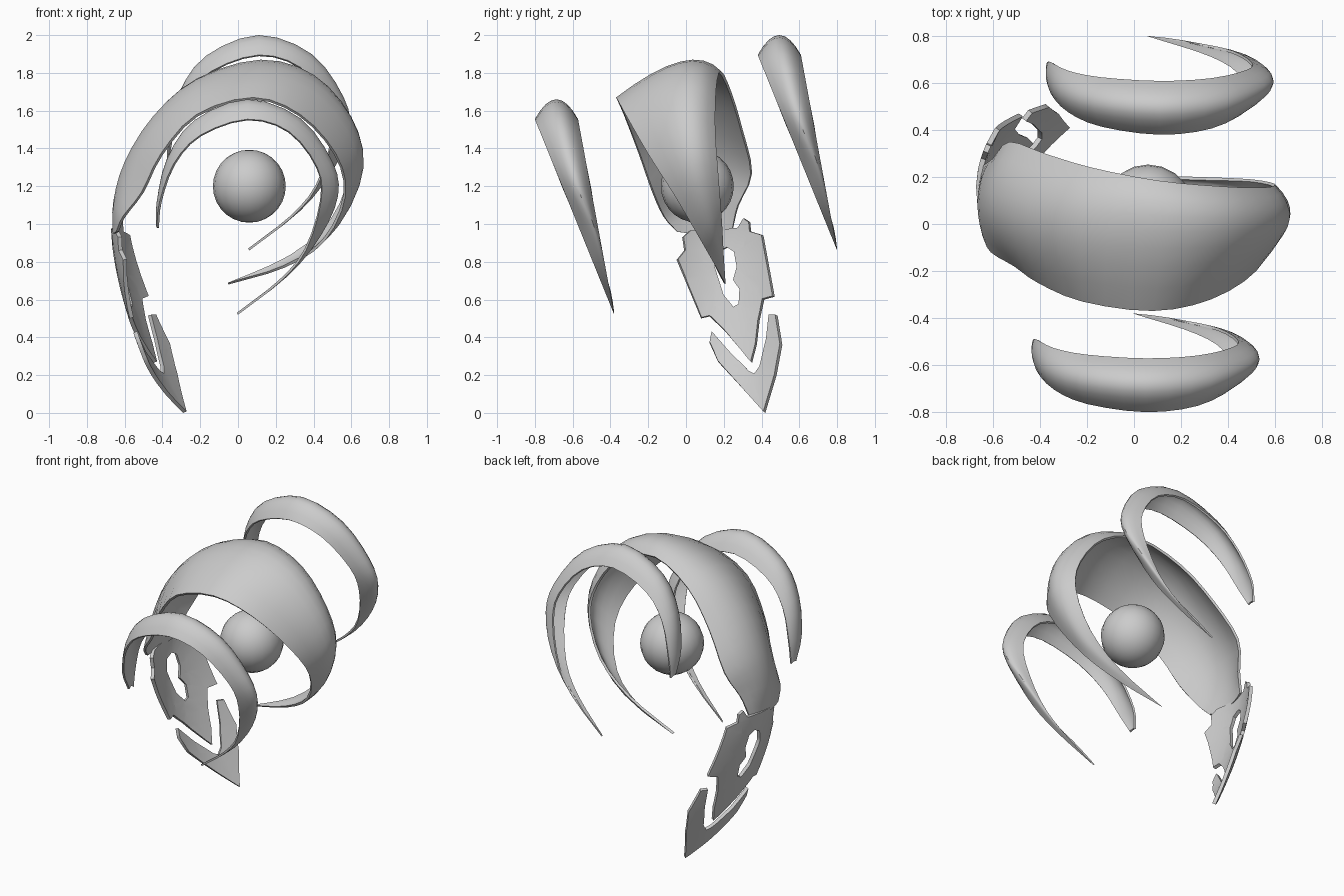
import bpy, bmesh
from mathutils import Vector

cube = bpy.data.objects.get("Cube")
if cube:
    bpy.data.objects.remove(cube, do_unlink=True)

GREY = (0.6, 0.6, 0.6, 1.0)
grey = bpy.data.materials.new("plain grey")
grey.use_nodes = True
grey.diffuse_color = GREY
grey.node_tree.nodes["Principled BSDF"].inputs["Base Color"].default_value = GREY


def finish(name, bm, centre=None, thickness=0.0):
    """Turn a bmesh into a shaded object; open shells get thickened inwards."""
    if centre is not None:
        bm.normal_update()
        facing = sum(f.normal.dot(f.calc_center_median() - Vector(centre)) * f.calc_area()
                     for f in bm.faces)
        if facing < 0:
            bmesh.ops.reverse_faces(bm, faces=bm.faces)
    mesh = bpy.data.meshes.new(name)
    bm.to_mesh(mesh)
    bm.free()
    obj = bpy.data.objects.new(name, mesh)
    bpy.context.collection.objects.link(obj)
    mesh.materials.append(grey)
    bpy.ops.object.select_all(action='DESELECT')
    obj.select_set(True)
    bpy.context.view_layer.objects.active = obj
    if thickness:
        solid = obj.modifiers.new("Thickness", 'SOLIDIFY')
        solid.thickness = thickness
        solid.offset = -1
        bpy.ops.object.modifier_apply(modifier=solid.name)
    bpy.ops.object.shade_smooth_by_angle(angle=0.6)
    return obj


def smooth_path(points, steps):
    """Catmull-Rom curve through the points."""
    pts = [Vector(p) for p in points]
    pts = [2 * pts[0] - pts[1]] + pts + [2 * pts[-1] - pts[-2]]
    path = []
    for a, b, c, d in zip(pts, pts[1:], pts[2:], pts[3:]):
        for i in range(steps):
            t = i / steps
            path.append(b + (c - a) * t / 2 + (a - 2.5 * b + 2 * c - d / 2) * t * t
                        + (1.5 * (b - c) + (d - a) / 2) * t ** 3)
    return path + [pts[-2]]


def band(name, front, crest, back, centre, thickness, steps=3, across=8):
    """Curved strip whose section bulges from the front edge over the crest to the back edge."""
    bm = bmesh.new()
    rows = []
    for f, m, b in zip(*(smooth_path(p, steps) for p in (front, crest, back))):
        row = []
        for j in range(across + 1):
            t = j / across
            handle = 2 * m - (f + b) / 2
            row.append(bm.verts.new(f * (1 - t) ** 2 + handle * 2 * t * (1 - t) + b * t * t))
        rows.append(row)
    for r, s in zip(rows, rows[1:]):
        for j in range(across):
            bm.faces.new((r[j], r[j + 1], s[j + 1], s[j]))
    bmesh.ops.remove_doubles(bm, verts=bm.verts, dist=0.0005)
    return finish(name, bm, centre, thickness)


# Slim crescents: both edges share one arc in x and z, leaning apart in y
rim = [(-0.43, 0.98), (-0.415, 1.12), (-0.34, 1.32), (-0.2, 1.47), (0.05, 1.555), (0.27, 1.49),
       (0.42, 1.3), (0.44, 1.12), (0.36, 0.86), (0.22, 0.69), (0, 0.52)]
crown = [(-0.435, 0.99), (-0.43, 1.12), (-0.375, 1.35), (-0.23, 1.55), (0.05, 1.66), (0.33, 1.56),
         (0.5, 1.33), (0.53, 1.15), (0.44, 0.94), (0.27, 0.73), (0, 0.52)]


def lean(arc, slope):
    pts = [Vector((x, -0.38 - slope * (z - 0.52), z)) for x, z in arc]
    pts[0].y = (pts[0].y - 0.52) / 2
    return pts


front_crescent = band("front_crescent", lean(rim, 0.406),
                      [Vector((c[0], (f.y + b.y) / 2, c[1]))
                       for c, f, b in zip(crown, lean(rim, 0.406), lean(rim, 0.185))],
                      lean(rim, 0.185), (0.05, -0.6, 1.1), 0.012)
back_crescent = front_crescent.copy()
back_crescent.data = front_crescent.data.copy()
back_crescent.name = "back_crescent"
back_crescent.location = (0.06, 1.18, 0.34)
bpy.context.collection.objects.link(back_crescent)

# Broad middle crescent
band("middle_crescent",
     [(-0.645, -0.05, 0.96), (-0.61, -0.12, 1.04), (-0.51, -0.18, 1.17), (-0.41, -0.25, 1.37),
      (-0.22, -0.33, 1.58), (0.08, -0.37, 1.67), (0.33, -0.32, 1.58), (0.52, -0.2, 1.37),
      (0.57, -0.06, 1.15), (0.46, 0.08, 0.91), (0.25, 0.16, 0.77), (-0.05, 0.21, 0.68)],
     [(-0.665, 0.1, 0.95), (-0.66, 0.09, 1.12), (-0.6, 0.06, 1.33), (-0.45, 0.02, 1.57),
      (-0.22, -0.01, 1.765), (0.12, -0.03, 1.86), (0.4, -0.03, 1.78), (0.6, -0.01, 1.56),
      (0.665, 0.04, 1.3), (0.55, 0.12, 1.02), (0.33, 0.18, 0.83), (-0.05, 0.21, 0.68)],
     [(-0.64, 0.25, 0.98), (-0.6, 0.28, 1.1), (-0.53, 0.35, 1.27), (-0.38, 0.3, 1.5),
      (-0.18, 0.24, 1.7), (0.1, 0.185, 1.81), (0.37, 0.16, 1.72), (0.55, 0.155, 1.5),
      (0.6, 0.17, 1.28), (0.5, 0.19, 1.02), (0.28, 0.2, 0.83), (-0.05, 0.21, 0.68)],
     (0, 0, 1.2), 0.015)


def plate(name, *loops):
    """Flat outline (with optional hole) in y and z, wrapped onto a curved shell."""
    bm = bmesh.new()
    for loop in loops:
        vs = [bm.verts.new((0, y, z)) for y, z in loop]
        for a, b in zip(vs, vs[1:] + vs[:1]):
            bm.edges.new((a, b))
    bmesh.ops.triangle_fill(bm, edges=bm.edges, use_beauty=True, normal=(-1, 0, 0))
    for axis, count in ((1, 7), (2, 13)):
        for i in range(count):
            spot, normal = Vector(), Vector()
            spot[axis] = i * 0.08
            normal[axis] = 1
            bmesh.ops.bisect_plane(bm, geom=bm.verts[:] + bm.edges[:] + bm.faces[:],
                                   plane_co=spot, plane_no=normal, dist=0.0005)
    for v in bm.verts:
        reach = 0.672 - 0.31 * max(0.97 - v.co.z, 0) ** 1.6
        v.co.x = 1.2 * (v.co.y - 0.15) ** 2 - reach
    return finish(name, bm, (0, 0.2, 0.7), 0.022)


# Notched side plate with a keyhole-shaped opening
plate("side_plate",
      [(-0.02, 0.93), (-0.01, 0.86), (-0.05, 0.81), (0.08, 0.5), (0.125, 0.51), (0.2, 0.44),
       (0.35, 0.265), (0.375, 0.36), (0.39, 0.49), (0.415, 0.6), (0.47, 0.615), (0.41, 0.94),
       (0.345, 0.96), (0.34, 1.01), (0.31, 1.03), (0.28, 0.98), (0.24, 0.98), (0.02, 0.965)],
      [(0.22, 0.875), (0.26, 0.85), (0.275, 0.77), (0.255, 0.7), (0.29, 0.65), (0.285, 0.57),
       (0.255, 0.555), (0.2, 0.62), (0.175, 0.7), (0.15, 0.77), (0.17, 0.85)])

# Pointed lower tip
plate("lower_tip",
      [(0.135, 0.425), (0.125, 0.37), (0.17, 0.27), (0.42, 0), (0.48, 0.2), (0.51, 0.36),
       (0.485, 0.515), (0.45, 0.515), (0.435, 0.385), (0.4, 0.24), (0.37, 0.2), (0.34, 0.215),
       (0.23, 0.32)])

# Central ball
ball = bmesh.new()
bmesh.ops.create_uvsphere(ball, u_segments=20, v_segments=14, radius=0.193)
bmesh.ops.translate(ball, verts=ball.verts, vec=(0.06, 0.06, 1.2))
finish("ball", ball)
